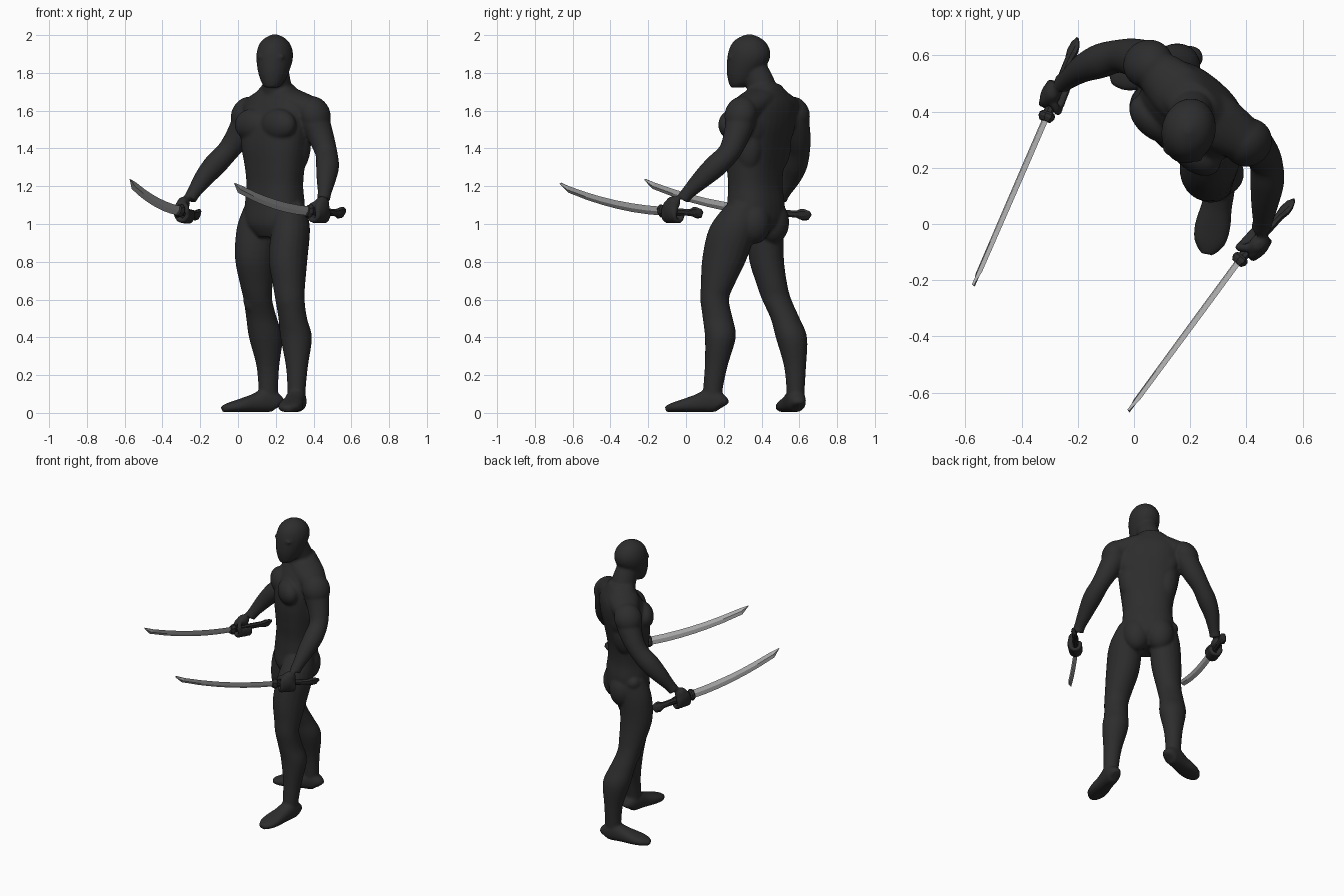
import bpy, bmesh, math
from mathutils import Vector as V, Matrix

def material(name, c):
    m = bpy.data.materials.new(name)
    m.diffuse_color = (c, c, c, 1)
    return m

black = material("matte black", 0.026)
steel = material("steel grey", 0.42)
UP = V((0, 0, 1))
LEFT, FWD = V((0.77, -0.64, 0)), V((-0.64, -0.77, 0))   # body axes

def spline(rows, sub):
    """Catmull-Rom through rows of numbers."""
    out = []
    for i in range(len(rows) - 1):
        p = [rows[max(0, min(len(rows) - 1, i + k))] for k in (-1, 0, 1, 2)]
        for s in range(sub):
            t = s / sub
            out.append([0.5 * (2 * b + (c - a) * t + (2 * a - 5 * b + 4 * c - d) * t * t
                               + (3 * b - a - 3 * c + d) * t ** 3) for a, b, c, d in zip(*p)])
    return out + [list(rows[-1])]

def power(x, e):
    return math.copysign(abs(x) ** e, x)

def loft(bm, rows, ref, axis=None, n=20, sub=4, e=1):
    """Skin of ellipses; rows are x, y, z, radius along ref, other radius; e < 1 is squarer."""
    rows = spline(rows, sub)
    pts = [V(r[:3]) for r in rows]
    rings = []
    for i, r in enumerate(rows):
        t = axis or (pts[min(i + 1, len(pts) - 1)] - pts[max(i - 1, 0)]).normalized()
        u = (ref - t * ref.dot(t)).normalized()
        w = t.cross(u)
        rings.append([bm.verts.new(pts[i] + u * r[3] * power(math.cos(a), e) + w * r[4] * power(math.sin(a), e))
                      for a in (2 * math.pi * k / n for k in range(n))])
    for a, b in zip(rings, rings[1:]):
        for k in range(n):
            bm.faces.new((a[k], a[(k + 1) % n], b[(k + 1) % n], b[k]))
    bm.faces.new(rings[0][::-1])
    bm.faces.new(rings[-1])

def ball(bm, c, r, x=LEFT, z=UP):
    """Ellipsoid with radii r along x, y, z axes."""
    z = z.normalized()
    x = (x - z * x.dot(z)).normalized()
    y = z.cross(x)
    m = Matrix((x * r[0], y * r[1], z * r[2])).transposed().to_4x4()
    bmesh.ops.create_uvsphere(bm, u_segments=24, v_segments=16, radius=1,
                              matrix=Matrix.Translation(c) @ m)

def finish(bm, name, mat):
    bmesh.ops.recalc_face_normals(bm, faces=bm.faces)
    me = bpy.data.meshes.new(name)
    bm.to_mesh(me)
    bm.free()
    ob = bpy.data.objects.new(name, me)
    bpy.context.collection.objects.link(ob)
    me.materials.append(mat)
    bpy.context.view_layer.objects.active = ob
    for o in bpy.context.selected_objects:
        o.select_set(False)
    ob.select_set(True)
    return ob

body = bmesh.new()

# Torso and neck
loft(body, [(.19, .345, .93, .08, .08), (.195, .362, 1.0, .155, .13), (.195, .37, 1.1, .165, .13),
            (.195, .367, 1.2, .158, .12), (.195, .367, 1.3, .168, .125), (.195, .378, 1.42, .19, .14),
            (.205, .395, 1.53, .2, .145), (.215, .415, 1.62, .195, .125), (.215, .425, 1.685, .14, .095),
            (.21, .42, 1.74, .075, .075)], LEFT, UP, n=32, e=.85)
loft(body, [(.21, .42, 1.65, .09, .085), (.205, .395, 1.74, .075, .078), (.195, .35, 1.84, .066, .072)], LEFT)
# Shoulder slopes from the neck to each arm
for x, y in ((.09, .535), (.375, .31)):
    loft(body, [(.21, .42, 1.685, .09, .065), ((x + .21) / 2, (y + .42) / 2, 1.65, .1, .065),
                (x, y, 1.605, .085, .075)], FWD)
# Chest, belly, shoulder blades, flanks, buttocks, hip balls
C = V((.2, .38, 0))
for s in (-1, 1):
    ball(body, C + LEFT * s * .09 + FWD * .085 + UP * 1.525, (.108, .068, .085))
    ball(body, C + LEFT * s * .05 + FWD * .065 + UP * 1.3, (.06, .052, .14))
    ball(body, C + LEFT * s * .095 - FWD * .08 + UP * 1.54, (.095, .058, .13))
    ball(body, C + LEFT * s * .115 - FWD * .03 + UP * 1.43, (.075, .085, .16))
    ball(body, C + LEFT * s * .075 - FWD * .042 + UP * 1.01, (.088, .085, .115))
    ball(body, C + LEFT * s * .16 + FWD * .01 + UP * 1.08, (.03, .04, .04))

# Head with masked face
HF = V((-.25, -.97, 0)).normalized()
HS = V((.97, -.25, 0)).normalized()
H = V((.195, .335, 0))
loft(body, [(*(H + HF * f + UP * z), a, b) for f, z, a, b in (
    (.065, 1.722, .036, .036), (.045, 1.75, .06, .067), (.03, 1.8, .08, .091), (.008, 1.86, .094, .112),
    (0, 1.91, .095, .113), (0, 1.955, .08, .094), (0, 1.985, .052, .06), (0, 2.004, .012, .014))], HS, UP)
ball(body, H + HF * .105 + UP * 1.835, (.014, .014, .03), HS)
for s in (-1, 1):
    ball(body, H + HF * .085 + HS * s * .036 + UP * 1.885, (.04, .024, .014), HS)

# Legs: rows are x, y, z, side radius, front radius
legs = (
    ((-.2, -.98), [(.275, .30, 1.1, .08, .09), (.28, .25, .98, .1, .128), (.265, .205, .82, .103, .12),
     (.27, .168, .68, .086, .09), (.275, .152, .6, .078, .076), (.29, .168, .5, .076, .08),
     (.308, .182, .4, .084, .082), (.312, .16, .25, .059, .061), (.31, .142, .12, .048, .052),
     (.31, .14, .04, .046, .05)]),
    ((-.97, -.25), [(.12, .43, 1.1, .08, .085), (.1, .425, .98, .092, .108), (.088, .425, .82, .092, .105),
     (.097, .455, .68, .081, .087), (.105, .48, .6, .078, .076), (.125, .525, .5, .077, .082),
     (.147, .558, .4, .083, .09), (.158, .577, .25, .059, .061), (.16, .58, .12, .048, .052),
     (.16, .58, .04, .046, .05)]))
for (fx, fy), rows in legs:
    f = V((fx, fy, 0)).normalized()
    side = f.cross(UP)
    loft(body, rows, side, UP)
    ball(body, V(rows[4][:3]) + f * .04, (.045, .037, .07), side)      # kneecap
    a = V((*rows[-1][:2], 0))
    loft(body, [(*(a + f * d + UP * (h + .003)), w, h) for d, w, h in (
        (-.06, .025, .032), (-.045, .045, .048), (.01, .052, .062), (.08, .055, .048), (.15, .064, .036),
        (.21, .056, .026), (.252, .024, .017))], side, e=.85)

# Arms, fists and swords
arms = (
    ("right", -1, [(.1, .53, 1.63, .07, .07), (.05, .57, 1.55, .08, .074), (0, .592, 1.46, .069, .068),
     (-.055, .597, 1.385, .06, .058), (-.12, .58, 1.315, .064, .06), (-.18, .555, 1.245, .054, .05),
     (-.235, .515, 1.165, .037, .036), (-.255, .5, 1.13, .037, .036)],
     (-.20, .66, 1.045), (-.31, .385, 1.07), (-.57, -.215, 1.22)),
    ("left", 1, [(.37, .31, 1.63, .07, .07), (.405, .29, 1.55, .082, .076), (.44, .265, 1.46, .069, .068),
     (.468, .225, 1.375, .06, .058), (.474, .155, 1.305, .062, .06), (.467, .085, 1.24, .053, .05),
     (.458, .01, 1.165, .037, .036), (.452, -.015, 1.13, .037, .036)],
     (.57, .085, 1.058), (.378, -.125, 1.068), (-.017, -.662, 1.2)))
for name, s, arm, end, guard, tip in arms:
    loft(body, arm, FWD)
    top, mid = V(arm[1][:3]), V(arm[2][:3])
    ball(body, top + UP * .03, (.08, .09, .1), LEFT, top - mid)      # deltoid
    end, guard, tip = V(end), V(guard), V(tip)
    d = (guard - end).normalized()
    out = d.cross(UP).normalized()
    if out.dot(LEFT) * s < 0:          # point away from the torso
        out = -out
    grip = guard - d * .075
    # Back of the hand, fingers wrapped round the grip, thumb
    ball(body, grip + out * .024 + UP * .012, (.053, .027, .053), d)
    ball(body, grip + UP * .045 - d * .012 + out * .012, (.043, .033, .038), d)
    for i in range(4):
        c = grip + d * (.04 - i * .026)
        loft(body, [(*(c + out * .033 * math.cos(a) + UP * (.04 * math.sin(a) - .01)), .0145, .0145)
                    for a in (math.radians(30 - 48 * k) for k in range(6))], d, n=10, sub=2)
    loft(body, [(*(grip + d * x + out * o + UP * z), .016, .016) for x, o, z in (
        (0, .01, .04), (.03, -.012, .038), (.045, -.03, .015), (.045, -.03, -.005))], out, n=10, sub=2)

    # Sword handle with flared pommel; both blades lean to the body's left
    lean = (UP + out * s * .45).normalized()
    bm = bmesh.new()
    L = (guard - end).length
    loft(bm, [(*(end + d * L * t - UP * z), h, w) for t, z, h, w in (
        (0, -.012, .012, .004), (.08, -.002, .032, .012), (.17, 0, .034, .016), (.27, 0, .021, .015),
        (.4, 0, .02, .016), (.7, 0, .021, .016), (1, 0, .023, .018))], lean, n=8, sub=1)
    finish(bm, name + "_sword_handle", black)
    # Guard
    bm = bmesh.new()
    loft(bm, [(*(guard + d * x), h, w) for x, h, w in (
        (-.014, .03, .022), (-.006, .038, .028), (.006, .038, .028), (.02, .03, .018))], lean, n=8, sub=1)
    finish(bm, name + "_sword_guard", black)
    # Curved blade with a diamond section and slanted point
    bm = bmesh.new()
    rows = []
    for t, h, lift in ((0, .026, 0), (.15, .026, 0), (.3, .026, 0), (.45, .025, 0), (.6, .024, 0),
                       (.75, .023, 0), (.93, .021, 0), (1.005, .002, .015)):
        p = guard.lerp(tip, t) - UP * (.1 * t * (1 - t) - lift)
        rows.append((*p, h, .007))
    loft(bm, rows, lean, n=4, sub=1)
    finish(bm, name + "_sword_blade", steel)

# Fuse the body shapes into one smooth skin
ob = finish(body, "body", black)
m = ob.modifiers.new("fuse", 'REMESH')
m.mode = 'VOXEL'
m.voxel_size = 0.0075
m.use_smooth_shade = True
sm = ob.modifiers.new("soften", 'SMOOTH')
sm.factor, sm.iterations = 0.5, 9
for mod in ("fuse", "soften"):
    bpy.ops.object.modifier_apply(modifier=mod)
bpy.ops.object.shade_smooth()
